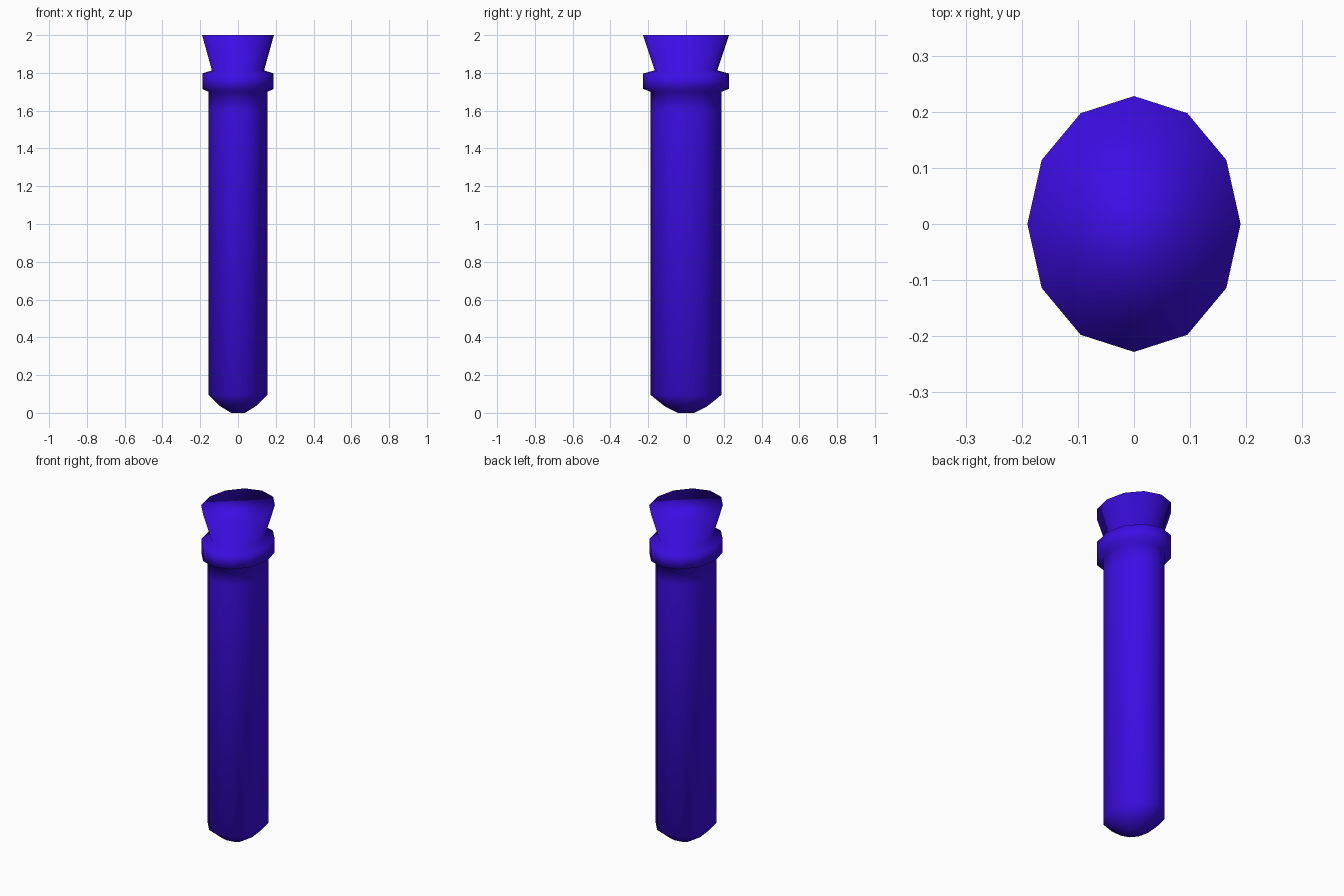
import bpy
import bmesh
import math

SIDES = 12
DEPTH = 1.2  # the oval section is deeper than it is wide

cube = bpy.data.objects.get("Cube")
if cube:
    bpy.data.objects.remove(cube, do_unlink=True)

blue = bpy.data.materials.new("deep blue")
blue.use_nodes = True
colour = (0.045, 0.004, 0.78, 1.0)
blue.diffuse_color = colour
blue.node_tree.nodes["Principled BSDF"].inputs["Base Color"].default_value = colour

# Profile sections as (half width, height), from the tip upwards
rounded_tip = [(0.037, 0.0), (0.095, 0.036)]
shaft = [(0.156, 0.095), (0.156, 1.6), (0.156, 1.7)]
collar = [(0.189, 1.715), (0.189, 1.797)]
flared_top = [(0.138, 1.813), (0.19, 2.0)]


def oval_lathe(name, profile, material):
    """Joins oval rings into one closed, smooth surface."""
    bm = bmesh.new()
    rings = []
    for radius, z in profile:
        ring = []
        for i in range(SIDES):
            a = math.tau * i / SIDES
            ring.append(bm.verts.new((radius * math.cos(a), radius * DEPTH * math.sin(a), z)))
        rings.append(ring)
    for low, high in zip(rings, rings[1:]):
        for i in range(SIDES):
            j = (i + 1) % SIDES
            bm.faces.new((low[i], low[j], high[j], high[i]))
    # Flat end caps
    bm.faces.new(rings[0][::-1])
    bm.faces.new(rings[-1])
    for face in bm.faces:
        face.smooth = True
    mesh = bpy.data.meshes.new(name)
    bm.to_mesh(mesh)
    bm.free()
    mesh.materials.append(material)
    obj = bpy.data.objects.new(name, mesh)
    bpy.context.collection.objects.link(obj)
    return obj


# Tip, shaft, collar and flared top share one continuous skin
oval_lathe("collared_peg", rounded_tip + shaft + collar + flared_top, blue)
